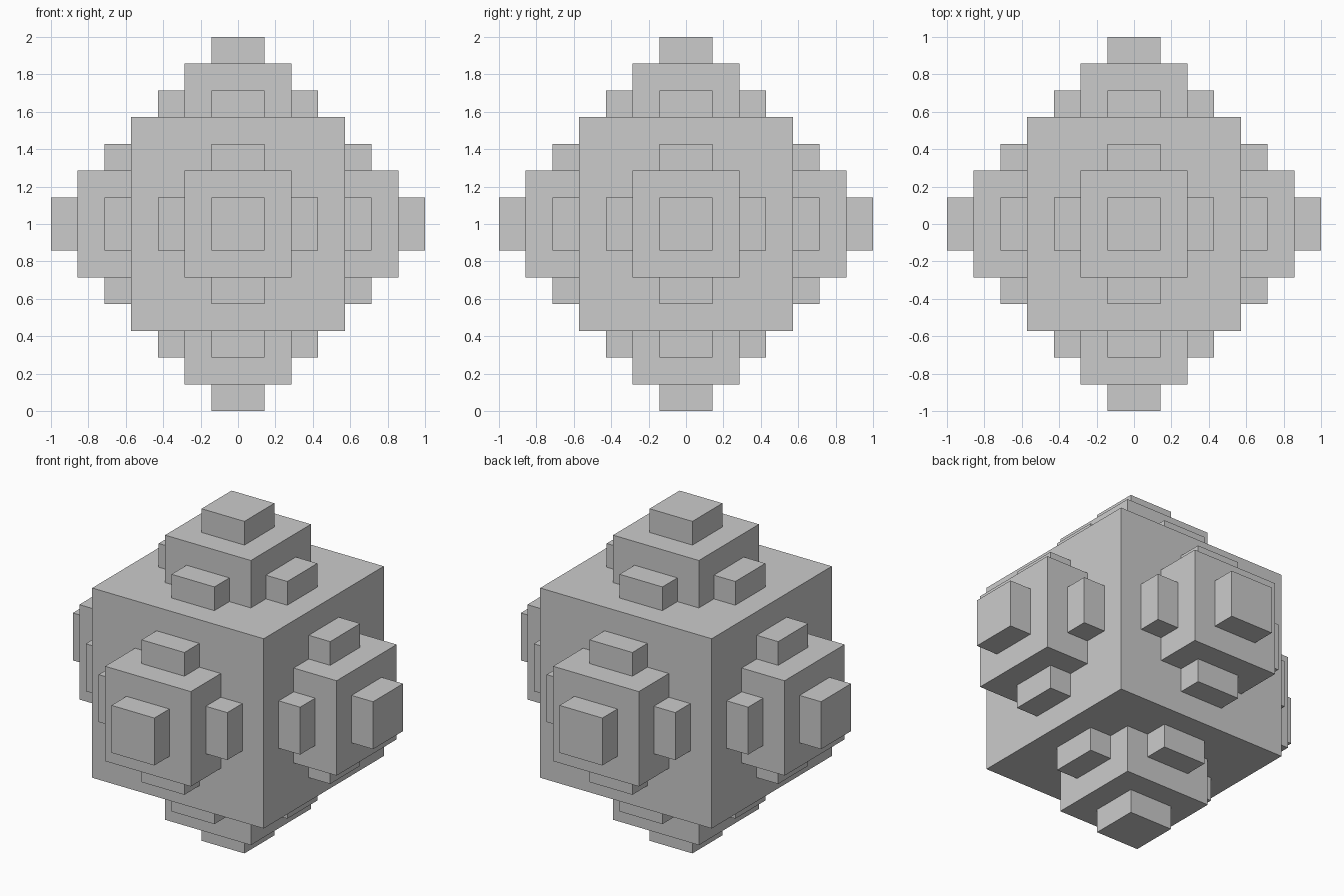
import bpy
from mathutils import Vector

# Remove the default cube
old = bpy.data.objects.get("Cube")
if old:
    bpy.data.objects.remove(old, do_unlink=True)

# Single plain grey
grey = bpy.data.materials.new("plain_grey")
grey.use_nodes = True
color = (0.6, 0.6, 0.6, 1)
grey.diffuse_color = color
grey.node_tree.nodes["Principled BSDF"].inputs["Base Color"].default_value = color

UNIT = 1 / 7
CENTRE = Vector((0, 0, 1))
DIRECTIONS = {
    "left": Vector((1, 0, 0)), "right": Vector((-1, 0, 0)),
    "back": Vector((0, 1, 0)), "front": Vector((0, -1, 0)),
    "top": Vector((0, 0, 1)), "bottom": Vector((0, 0, -1)),
}


def add_cube(name, offset, half):
    bpy.ops.mesh.primitive_cube_add(size=2 * half, location=CENTRE + offset)
    cube = bpy.context.object
    cube.name = name
    cube.data.materials.append(grey)


# Large core cube
add_cube("core", Vector((0, 0, 0)), 4 * UNIT)

for side, axis in DIRECTIONS.items():
    # Half-size cube centred on each core face
    arm = axis * 4 * UNIT
    add_cube(side + "_arm", arm, 2 * UNIT)
    # Quarter-size cubes centred on the exposed faces of each arm
    for facing, normal in DIRECTIONS.items():
        if normal.dot(axis) >= 0:
            add_cube(f"{side}_arm_{facing}_knob", arm + normal * 2 * UNIT, UNIT)
